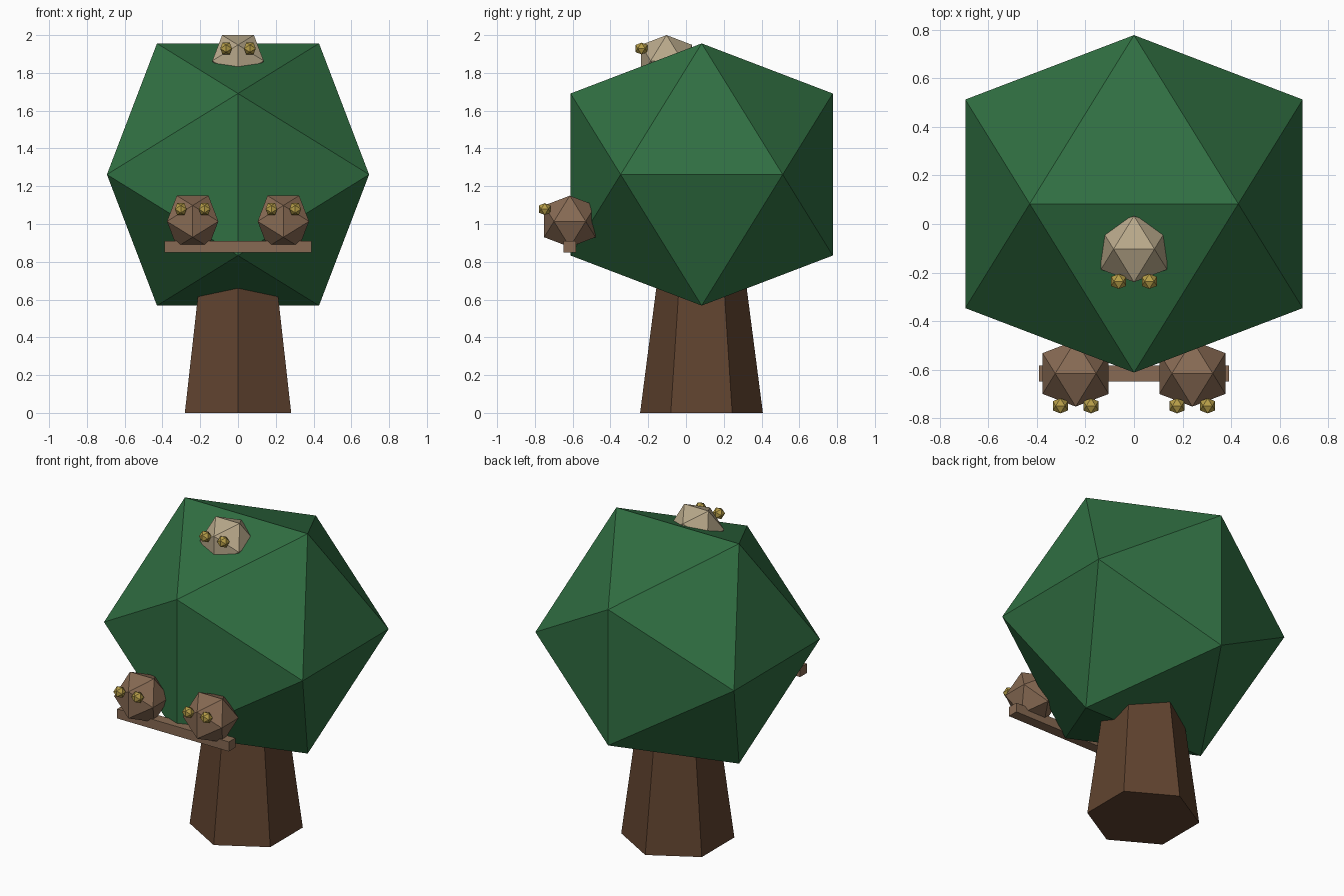
import bpy, bmesh, math

if "Cube" in bpy.data.objects:
    bpy.data.objects.remove(bpy.data.objects["Cube"])


def srgb(r, g, b):
    return [((c / 255 + 0.055) / 1.055) ** 2.4 for c in (r, g, b)] + [1.0]


def material(name, *rgb):
    m = bpy.data.materials.new(name)
    m.diffuse_color = srgb(*rgb)
    m.use_nodes = True
    m.node_tree.nodes["Principled BSDF"].inputs["Base Color"].default_value = m.diffuse_color
    return m


GREEN = material("leaf green", 48, 111, 66)
BARK = material("bark brown", 96, 67, 47)
BROWN = material("feather brown", 135, 106, 83)
PALE = material("pale feather", 184, 168, 138)
GOLD = material("eye gold", 182, 157, 72)


def finish(bm, name, mat):
    bmesh.ops.recalc_face_normals(bm, faces=bm.faces[:])
    me = bpy.data.meshes.new(name)
    bm.to_mesh(me)
    bm.free()
    me.materials.append(mat)
    ob = bpy.data.objects.new(name, me)
    bpy.context.collection.objects.link(ob)
    return ob


def icosahedron(name, centre, b, mat):
    """Edge-up icosahedron; b is its half extent along each axis."""
    a = b / ((1 + math.sqrt(5)) / 2)
    bm = bmesh.new()
    for s in (-1, 1):
        for t in (-1, 1):
            for v in ((s * a, 0, t * b), (s * b, t * a, 0), (0, s * b, t * a)):
                bm.verts.new([c + d for c, d in zip(centre, v)])
    bmesh.ops.convex_hull(bm, input=bm.verts[:])
    return finish(bm, name, mat)


def bird(name, x, y, z, mat):
    """Round body with two small bead eyes on the front."""
    icosahedron(name + "_body", (x, y, z), 0.136, mat)
    for side, s in (("left", -1), ("right", 1)):
        icosahedron(f"{name}_{side}_eye", (x + s * 0.063, y - 0.133, z + 0.065), 0.031, GOLD)


# Tapered six-sided trunk, with a corner facing the front
bm = bmesh.new()
rings = []
for z, r in ((0, 0.325), (0.98, 0.198)):
    rings.append([bm.verts.new((r * math.sin(i * math.pi / 3),
                                0.082 + r * math.cos(i * math.pi / 3), z))
                  for i in range(6)])
for i in range(6):
    j = (i + 1) % 6
    bm.faces.new((rings[0][i], rings[0][j], rings[1][j], rings[1][i]))
bm.faces.new(rings[0])
bm.faces.new(rings[1])
finish(bm, "trunk", BARK)

# Crown
icosahedron("foliage", (0, 0.083, 1.262), 0.694, GREEN)

# Perch branch
bm = bmesh.new()
bmesh.ops.create_cube(bm, size=1)
for v in bm.verts:
    v.co = (v.co.x * 0.78, v.co.y * 0.066 - 0.615, v.co.z * 0.06 + 0.88)
finish(bm, "perch", BROWN)

# Birds: two on the perch, one nested on the crown
bird("left_owl", -0.24, -0.615, 1.014, BROWN)
bird("right_owl", 0.24, -0.615, 1.014, BROWN)
bird("top_owl", 0, -0.103, 1.864, PALE)
